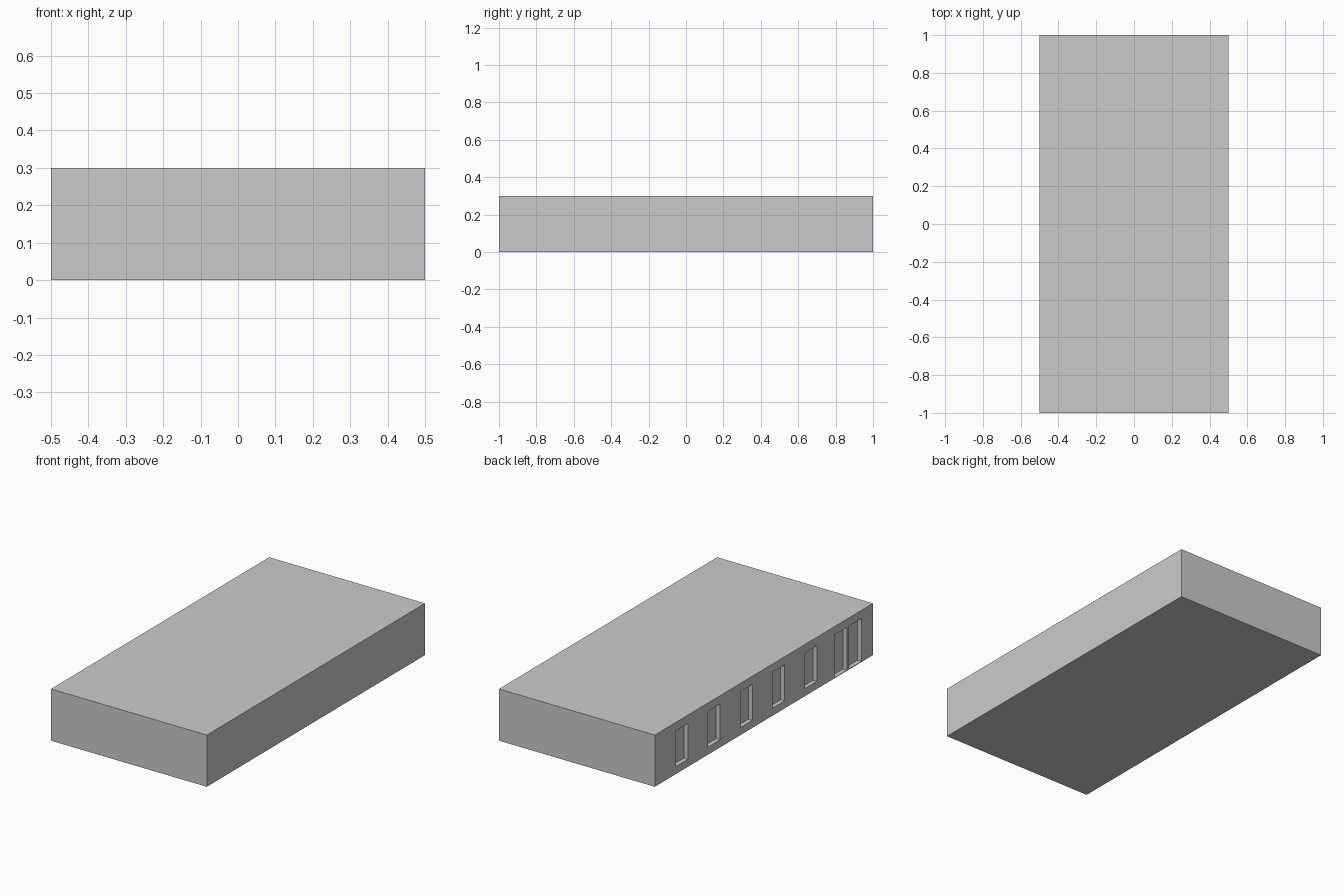
import bpy

if "Cube" in bpy.data.objects:
    bpy.data.objects.remove(bpy.data.objects["Cube"])

DEPTH = 0.025      # how far windows and doors sit back from the wall
WALL_X = -0.5      # left wall plane


def box(name, lo, hi):
    size = [h - l for l, h in zip(lo, hi)]
    centre = [(h + l) / 2 for l, h in zip(lo, hi)]
    bpy.ops.mesh.primitive_cube_add(size=1, location=centre)
    obj = bpy.context.object
    obj.name = name
    obj.scale = size
    bpy.ops.object.transform_apply(location=True, rotation=False, scale=True)
    return obj


def recess(name, y0, y1, z0, z1):
    # shallow pocket in the left wall
    cutter = box(name, (WALL_X - 0.1, y0, z0), (WALL_X + DEPTH, y1, z1))
    mod = building.modifiers.new(name, 'BOOLEAN')
    mod.object = cutter
    mod.operation = 'DIFFERENCE'
    mod.solver = 'EXACT'
    bpy.context.view_layer.objects.active = building
    bpy.ops.object.modifier_apply(modifier=name)
    bpy.data.objects.remove(cutter, do_unlink=True)


# Main block
building = box("building", (-0.5, -1, 0), (0.5, 1, 0.3))

# Row of five tall windows
for i in range(5):
    y = 0.752 - 0.2955 * i
    recess("window_recess", y - 0.055, y + 0.055, 0.044, 0.252)

# Pair of door panels with a slim post between them
for y0, y1 in ((-0.76, -0.645), (-0.895, -0.78)):
    recess("door_recess", y0, y1, 0.004, 0.252)
